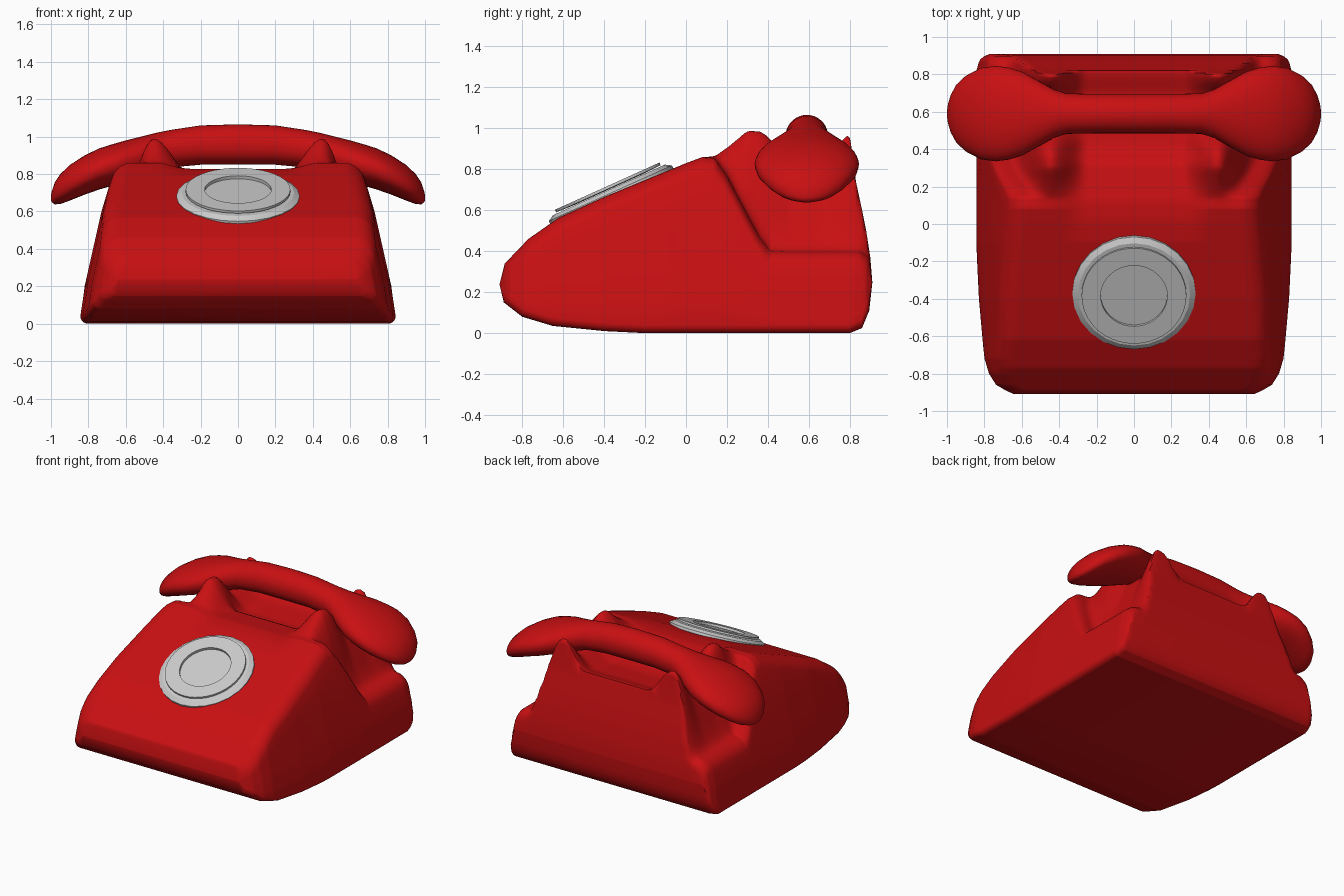
import bpy, bmesh, math
from mathutils import Matrix

if "Cube" in bpy.data.objects:
    bpy.data.objects.remove(bpy.data.objects["Cube"])

red = bpy.data.materials.new("red_plastic")
red.diffuse_color = (0.58, 0.005, 0.006, 1)
red.use_nodes = True
red.node_tree.nodes["Principled BSDF"].inputs["Base Color"].default_value = red.diffuse_color


def interp(keys, t):
    if t <= keys[0][0]:
        return keys[0][1]
    for (a, va), (b, vb) in zip(keys, keys[1:]):
        if t <= b:
            return va + (vb - va) * (t - a) / (b - a)
    return keys[-1][1]


def smooth(keys, t):
    """Averaged interpolation for soft transitions."""
    return sum(interp(keys, t + d * 0.01) for d in (-2, -1, 0, 1, 2)) / 5


def bump(d):
    return 0.5 * (1 + math.cos(math.pi * min(1, abs(d))))


def loft(name, rings, mat=None, angle=40, close=False):
    bm = bmesh.new()
    rows = [[bm.verts.new(p) for p in ring] for ring in rings]
    pairs = list(zip(rows, rows[1:]))
    if close:
        pairs.append((rows[-1], rows[0]))
    n = len(rows[0])
    for a, b in pairs:
        for i in range(n):
            j = (i + 1) % n
            bm.faces.new((a[i], a[j], b[j], b[i]))
    if not close:
        bm.faces.new(rows[0])
        bm.faces.new(rows[-1][::-1])
    bmesh.ops.remove_doubles(bm, verts=bm.verts, dist=0.0003)
    bmesh.ops.recalc_face_normals(bm, faces=bm.faces)
    me = bpy.data.meshes.new(name)
    bm.to_mesh(me)
    bm.free()
    ob = bpy.data.objects.new(name, me)
    bpy.context.collection.objects.link(ob)
    if mat:
        me.materials.append(mat)
    bpy.ops.object.select_all(action='DESELECT')
    ob.select_set(True)
    bpy.context.view_layer.objects.active = ob
    bpy.ops.object.shade_smooth_by_angle(angle=math.radians(angle))
    return ob


# Body: profiles along y for the shoulder, prongs, cradle floor, back wall, underside
shoulder = [(-.91, .24), (-.885, .34), (-.77, .46), (-.62, .565), (-.4, .665), (0, .83),
            (.08, .86), (.14, .855), (.2, .77), (.3, .58), (.36, .47), (.41, .405),
            (.5, .4), (.85, .4), (.895, .37), (.91, .25)]
prong = [(.08, .86), (.14, .862), (.22, .92), (.3, .99), (.37, .985), (.42, .94),
         (.5, .82), (.68, .82), (.74, .91), (.775, .965), (.8, .965)]
floor = [(-.1, .789), (.02, .82), (.12, .83), (.33, .80), (.4, .73), (.5, .72), (.7, .74), (.8, .78)]
back = [(.79, 1.0), (.805, .93), (.83, .74), (.86, .6), (.88, .5), (.9, .37), (.91, .25)]
under = [(-.91, .235), (-.89, .15), (-.8, .08), (-.65, .035), (-.4, .01), (-.2, 0), (.8, 0),
         (.86, .025), (.895, .11), (.91, .245)]
width = [(0, .843), (.2, .82), (.4, .775), (.6, .73), (.8, .67), (.86, .65)]
taper = [(-.91, .79), (-.86, .89), (-.8, .93), (-.72, .955), (-.4, .985), (-.1, 1), (.82, 1),
         (.88, .985), (.91, .95)]


def body_ring(y):
    zb, zs, k = interp(under, y), interp(shoulder, y), interp(taper, y)
    h = zs - zb
    rb, rt = min(.04, .4 * h), min(.08, .4 * h)
    w = lambda z: k * interp(width, z)
    half = [(w(zb) - rb, zb)]
    for i in range(1, 5):
        a = math.pi / 2 * i / 4
        half.append((w(zb) - rb + rb * math.sin(a), zb + rb * (1 - math.cos(a))))
    for i in range(1, 7):
        z = zb + rb + (h - rb - rt) * i / 6
        half.append((w(z), z))
    x1 = w(zs) - rt
    for i in range(1, 6):
        a = math.pi / 2 * i / 5
        z = zs - rt + rt * math.sin(a)
        half.append((w(z) - rt + rt * math.cos(a), z))
    for i in range(1, 30):
        x = x1 * (1 - i / 29)
        z = zs
        if y > -.1:
            p = max(zs, smooth(prong, y)) if y > .08 else zs
            c = smooth(floor, y)
            d = x - .45
            if d > 0:
                z = zs + (p - zs) * bump(d / min(.25, x1 - .45))
            else:
                z = c + (p - c) * bump(d / .2)
            z = min(z, max(zs, interp(back, y)))
        half.append((x, z))
    pts = half + [(-x, z) for x, z in half[-2::-1]]
    return [(x, y, z) for x, z in pts]


ys = {round(-.91 + 1.82 * i / 70, 4) for i in range(71)}
ys |= {q[0] for keys in (shoulder, back, under, taper) for q in keys if abs(q[0]) <= .91}
loft("body", [body_ring(y) for y in sorted(ys)], red, 50)

# Handset: sections along x as (x, (top, bottom, half depth)), mirrored
hs = [(0, 1.066, .85, .105), (.2, 1.06, .85, .105), (.36, 1.036, .835, .108), (.43, 1.022, .815, .13),
      (.5, 1.005, .79, .17), (.6, .98, .76, .225), (.67, .96, .738, .246), (.74, .938, .718, .255),
      (.82, .90, .69, .244), (.9, .848, .658, .202), (.95, .80, .64, .155),
      (.98, .755, .638, .10), (.995, .71, .648, .05), (1.0, .685, .66, .015)]


def handset_ring(x, zt, zb, hw):
    cz, hz, pts = (zt + zb) / 2, (zt - zb) / 2, []
    for i in range(36):
        a = 2 * math.pi * i / 36
        s = math.sin(a)
        if s < 0:
            s = -abs(s) ** .85
        pts.append((x, .59 + hw * math.cos(a), cz + hz * s))
    return pts


full = [(-x, a, b, c) for x, a, b, c in hs[:0:-1]] + hs
handset = loft("handset", [handset_ring(*s) for s in full], red, 60)

# Dial: turned plate and raised finger ring, tilted onto the sloping face
tilt = Matrix.Translation((0, -.37, .685)) @ Matrix.Rotation(math.radians(24.3), 4, 'X')


def turned(name, profile, sides, close):
    rings = [[tilt @ Matrix.Rotation(2 * math.pi * i / sides, 4, 'Z').to_3x3().to_4x4()
              @ Matrix.Translation((r, 0, h)).to_translation() for i in range(sides)]
             for r, h in profile]
    return loft(name, rings, None, 20, close)


turned("dial_plate", [(.31, -.04), (.33, -.02), (.33, -.002), (.30, .016)], 24, False)
turned("finger_ring", [(.178, .018), (.28, .022), (.28, .036), (.178, .036)], 40, True)
